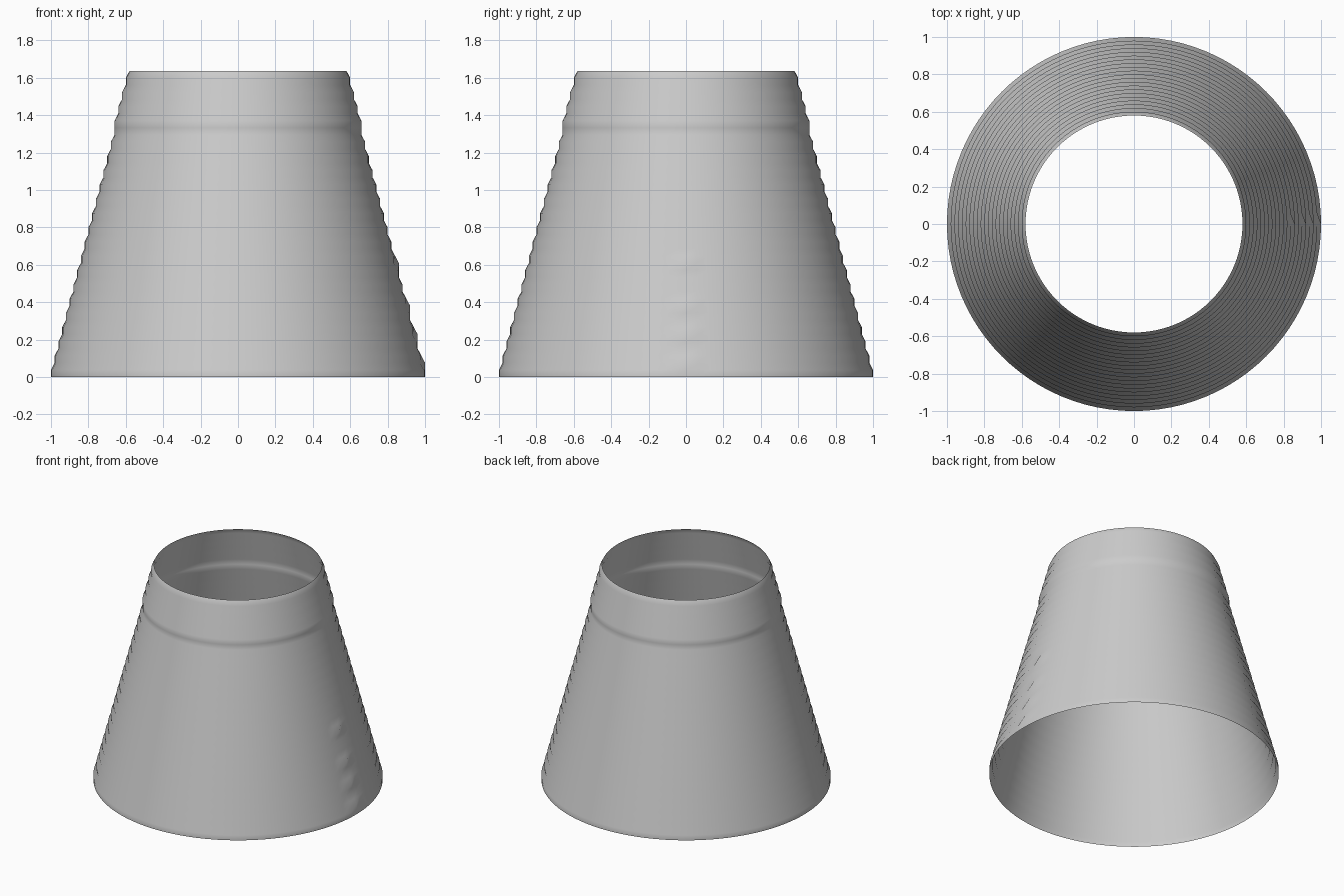
import bpy
import bmesh
from math import cos, sin, tau

cube = bpy.data.objects.get("Cube")
if cube:
    bpy.data.objects.remove(cube)

SIDES = 96
ROWS = 43
HEIGHT = 1.637
STEP = 0.02
DENTED_ROWS = (2, 6, 10, 16)

# Plain grey surface
grey = bpy.data.materials.new("matte grey")
grey.use_nodes = True
colour = (0.6, 0.6, 0.6, 1)
grey.diffuse_color = colour
grey.node_tree.nodes["Principled BSDF"].inputs["Base Color"].default_value = colour

# Stepped profile: upright and sloping bands alternate, with one tall upright band near the top
radii = [1.0]
for row in range(1, ROWS + 1):
    upright = row % 2 == 1 or row == 36
    radii.append(radii[-1] - (0 if upright else STEP))
    if row > 36:
        upright = row % 2 == 0 
        radii[-1] = radii[-2] - (0 if upright else STEP)

# Open shell made of stacked rings
bm = bmesh.new()
rings = []
for row, radius in enumerate(radii):
    ring = []
    for side in range(SIDES):
        # Small bumps where one corner keeps the radius of the band below
        r = radii[row - 1] if side == 0 and row in DENTED_ROWS else radius
        a = tau * side / SIDES
        ring.append(bm.verts.new((r * cos(a), r * sin(a), HEIGHT * row / ROWS)))
    rings.append(ring)
for low, high in zip(rings, rings[1:]):
    for i in range(SIDES):
        j = (i + 1) % SIDES
        face = bm.faces.new((low[i], low[j], high[j], high[i]))
        face.smooth = True

mesh = bpy.data.meshes.new("lamp_shade")
bm.to_mesh(mesh)
bm.free()
mesh.materials.append(grey)
shade = bpy.data.objects.new("lamp_shade", mesh)
bpy.context.collection.objects.link(shade)
